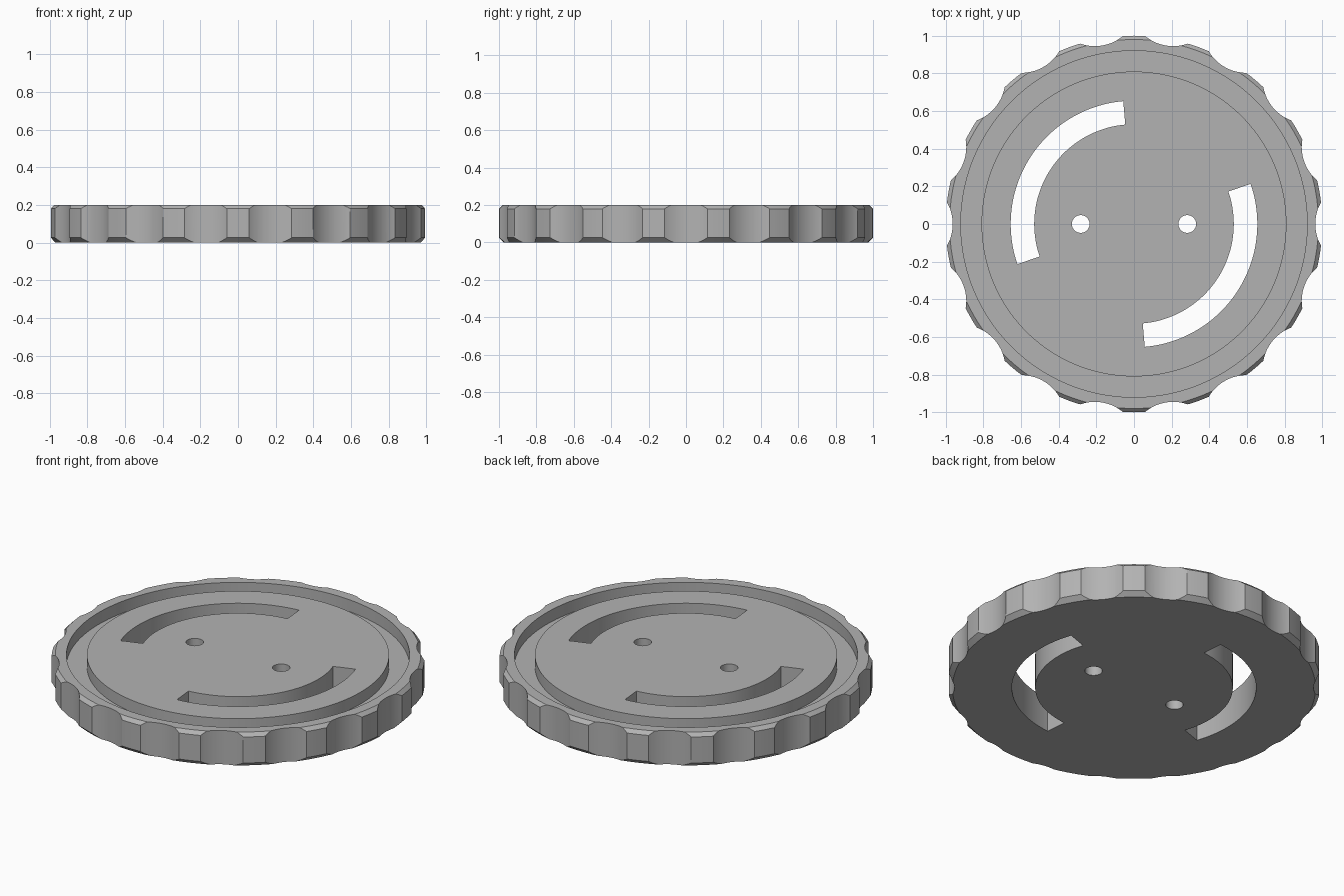
import bpy, bmesh, math
from mathutils import Matrix

if "Cube" in bpy.data.objects:
    bpy.data.objects.remove(bpy.data.objects["Cube"])

grey = bpy.data.materials.new("mid_grey")
grey.diffuse_color = (0.45, 0.45, 0.45, 1)
grey.use_nodes = True
grey.node_tree.nodes["Principled BSDF"].inputs["Base Color"].default_value = grey.diffuse_color


def make_object(name, bm):
    bmesh.ops.recalc_face_normals(bm, faces=bm.faces)
    mesh = bpy.data.meshes.new(name)
    bm.to_mesh(mesh)
    bm.free()
    obj = bpy.data.objects.new(name, mesh)
    bpy.context.collection.objects.link(obj)
    mesh.materials.append(grey)
    return obj


def add_cylinder(bm, x, y, radius, sides):
    bmesh.ops.create_cone(bm, cap_ends=True, segments=sides, radius1=radius,
                          radius2=radius, depth=0.6,
                          matrix=Matrix.Translation((x, y, 0.1)))


def add_arc_slot(bm, r_in, r_out, start, end, steps=52):
    angles = [math.radians(start + (end - start) * i / steps) for i in range(steps + 1)]
    rings = []
    for a in angles:
        c, s = math.cos(a), math.sin(a)
        rings.append([bm.verts.new((r * c, r * s, z)) for r, z in
                      ((r_in, -0.2), (r_out, -0.2), (r_out, 0.4), (r_in, 0.4))])
    for p, q in zip(rings, rings[1:]):
        for k in range(4):
            bm.faces.new((p[k], p[(k + 1) % 4], q[(k + 1) % 4], q[k]))
    bm.faces.new(rings[0])
    bm.faces.new(rings[-1])


# Chamfered disc with a ring groove in its top, turned from a half profile
profile = [(0, 0), (0.974, 0), (1, 0.026), (1, 0.18), (0.98, 0.2), (0.92, 0.2),
           (0.92, 0.13), (0.81, 0.13), (0.81, 0.2), (0, 0.2)]
bm = bmesh.new()
verts = [bm.verts.new((r, 0, z)) for r, z in profile]
edges = [bm.edges.new(pair) for pair in zip(verts, verts[1:])]
bmesh.ops.spin(bm, geom=verts + edges, cent=(0, 0, 0), axis=(0, 0, 1),
               angle=math.tau, steps=180, use_merge=True)
bmesh.ops.remove_doubles(bm, verts=bm.verts, dist=1e-4)
knob = make_object("scalloped_disc", bm)

# Cutters: grip scallops, two arc slots, two pin holes
bm = bmesh.new()
for i in range(18):
    a = math.radians(20 * i)
    add_cylinder(bm, 1.196 * math.cos(a), 1.196 * math.sin(a), 0.233, 96)
for start in (95, 275):
    add_arc_slot(bm, 0.53, 0.655, start, start + 104)
for side in (-1, 1):
    add_cylinder(bm, 0.283 * side, 0, 0.047, 40)
cutter = make_object("cutters", bm)
cutter.hide_render = True
cutter.hide_set(True)

cut = knob.modifiers.new("cut", "BOOLEAN")
cut.operation = "DIFFERENCE"
cut.solver = "EXACT"
cut.object = cutter
bpy.context.view_layer.objects.active = knob
knob.select_set(True)
bpy.ops.object.modifier_apply(modifier=cut.name)
bpy.data.objects.remove(cutter)
bpy.ops.object.shade_smooth_by_angle(angle=math.radians(25))
